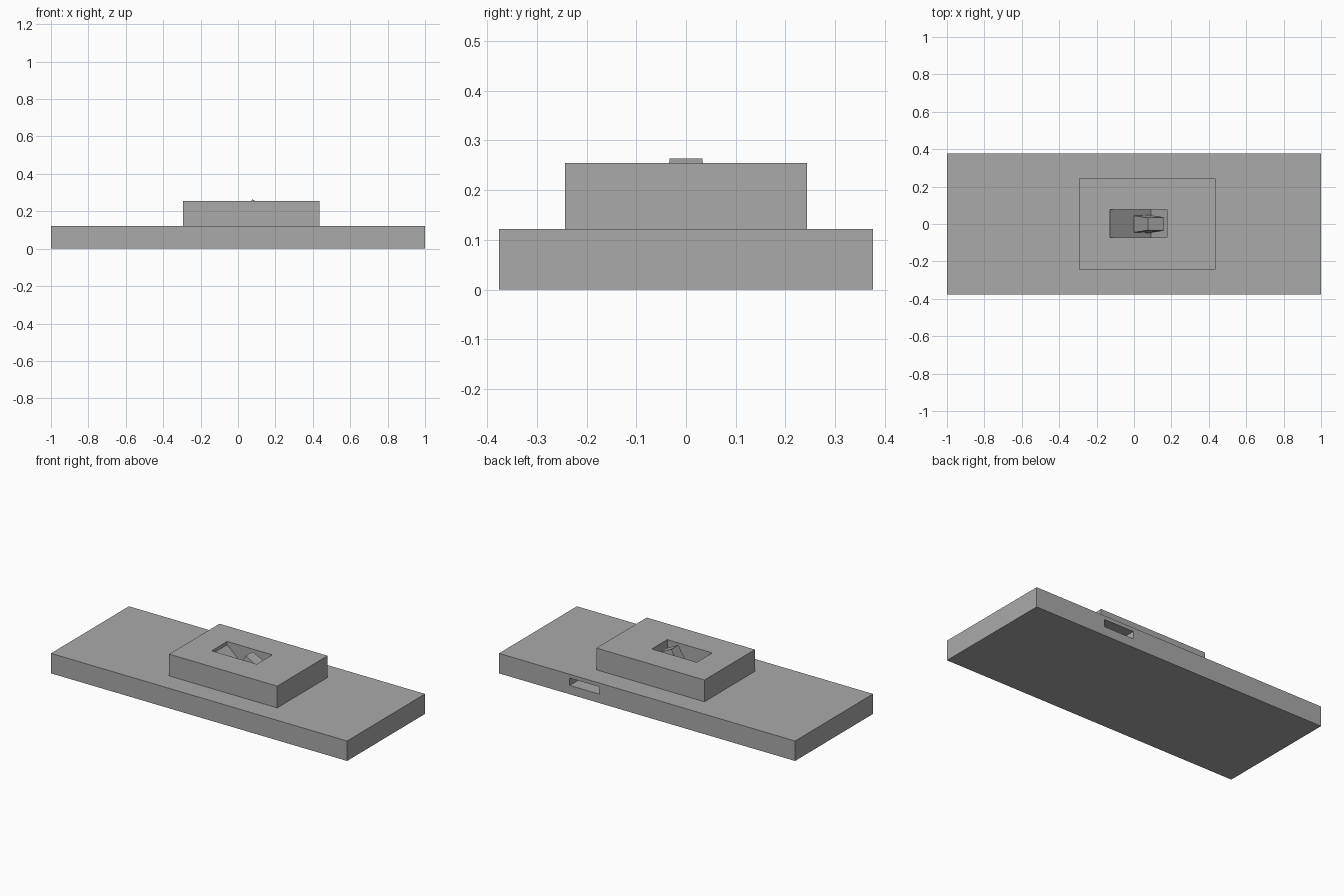
import bpy
import bmesh
from mathutils import Vector

old = bpy.data.objects.get("Cube")
if old:
    bpy.data.objects.remove(old, do_unlink=True)

grey = bpy.data.materials.new("plain_grey")
grey.use_nodes = True
grey.diffuse_color = (0.4, 0.4, 0.4, 1)
grey.node_tree.nodes["Principled BSDF"].inputs["Base Color"].default_value = (0.4, 0.4, 0.4, 1)


def prism(name, profile, y0, y1, widths=None):
    """Extrude an (x, z) profile along y; widths gives a half width per point."""
    bm = bmesh.new()
    rings = []
    for side, y in ((-1, y0), (1, y1)):
        rings.append([bm.verts.new((x, side * widths[i] if widths else y, z))
                      for i, (x, z) in enumerate(profile)])
    front, back = rings
    bm.faces.new(front)
    bm.faces.new(back[::-1])
    for i in range(len(profile)):
        j = (i + 1) % len(profile)
        bm.faces.new((front[i], back[i], back[j], front[j]))
    bmesh.ops.recalc_face_normals(bm, faces=bm.faces)
    mesh = bpy.data.meshes.new(name)
    bm.to_mesh(mesh)
    bm.free()
    mesh.materials.append(grey)
    obj = bpy.data.objects.new(name, mesh)
    bpy.context.collection.objects.link(obj)
    return obj


def box(name, x0, x1, y0, y1, z0, z1):
    return prism(name, [(x0, z0), (x1, z0), (x1, z1), (x0, z1)], y0, y1)


def cut(target, cutter):
    mod = target.modifiers.new("cut", 'BOOLEAN')
    mod.operation = 'DIFFERENCE'
    mod.solver = 'EXACT'
    mod.object = cutter
    bpy.context.view_layer.objects.active = target
    bpy.ops.object.modifier_apply(modifier=mod.name)


# Slab and raised housing
base = box("base_slab", -1, 1, -0.376, 0.376, 0, 0.122)
housing = box("switch_housing", -0.295, 0.435, -0.243, 0.243, 0.122, 0.255)

# Recess with a V-shaped floor, and the port in the back edge
recess = prism("recess_cutter", [(-0.127, 0.235), (0.09, 0.04), (0.177, 0.13),
                                 (0.177, 0.3), (-0.127, 0.3)], -0.072, 0.077)
port = box("port_cutter", 0.32, 0.522, 0.17, 0.45, 0.054, 0.099)
cut(base, recess)
cut(housing, recess)
cut(base, port)
for helper in (recess, port):
    bpy.data.objects.remove(helper, do_unlink=True)

# Leaning tapered toggle, sunk into the recess floor
prism("toggle_lever", [(-0.002, 0.115), (0.075, 0.264), (0.157, 0.222), (0.085, 0.04)],
      0, 0, widths=[0.045, 0.033, 0.036, 0.048])
